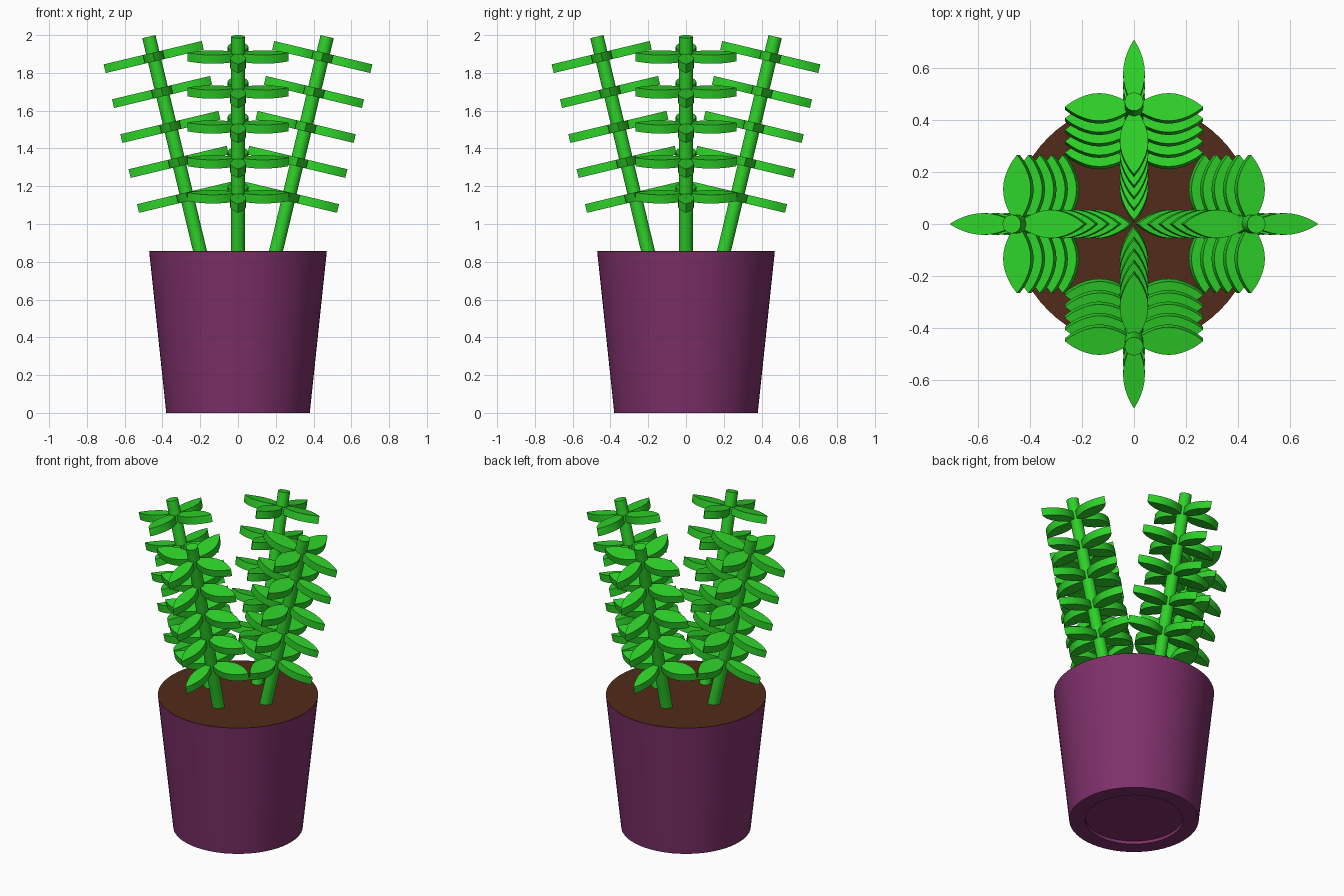
import bpy, bmesh, math
from mathutils import Matrix, Vector

if "Cube" in bpy.data.objects:
    bpy.data.objects.remove(bpy.data.objects["Cube"])

def material(name, rgb):
    m = bpy.data.materials.new(name)
    m.diffuse_color = (*rgb, 1)
    m.use_nodes = True
    m.node_tree.nodes["Principled BSDF"].inputs["Base Color"].default_value = m.diffuse_color
    return m

PURPLE = material("purple", (0.21, 0.03, 0.145))
BROWN = material("soil_brown", (0.085, 0.024, 0.01))
GREEN = material("leaf_green", (0.027, 0.65, 0.022))

def finish(bm, name, mat):
    bmesh.ops.recalc_face_normals(bm, faces=bm.faces)
    me = bpy.data.meshes.new(name)
    bm.to_mesh(me)
    bm.free()
    me.materials.append(mat)
    ob = bpy.data.objects.new(name, me)
    bpy.context.collection.objects.link(ob)
    bpy.ops.object.select_all(action='DESELECT')
    ob.select_set(True)
    bpy.context.view_layer.objects.active = ob
    bpy.ops.object.shade_smooth_by_angle(angle=math.radians(30))
    return ob

def lathe(name, profile, mat, n=64):
    """Spin an (r, z) profile about z; both ends are capped."""
    bm = bmesh.new()
    rings = [[bm.verts.new((r * math.cos(2 * math.pi * i / n),
                            r * math.sin(2 * math.pi * i / n), z))
              for i in range(n)] for r, z in profile]
    for a, b in zip(rings, rings[1:]):
        for i in range(n):
            j = (i + 1) % n
            bm.faces.new((a[i], a[j], b[j], b[i]))
    bm.faces.new(rings[0])
    bm.faces.new(rings[-1])
    return finish(bm, name, mat)

def add_leaf(bm, half_width, length, thick, matrix, n=10):
    """Lens-shaped slab running along +x from the origin."""
    def y(t):
        return half_width * math.sin(math.pi * t) ** 0.85 if 0 < t < 1 else 0
    outline = [(length * i / n, -y(i / n)) for i in range(n + 1)]
    outline += [(length * i / n, y(i / n)) for i in range(n - 1, 0, -1)]
    lo, hi = [[bm.verts.new(matrix @ Vector((px, py, s * thick / 2)))
               for px, py in outline] for s in (-1, 1)]
    bm.faces.new(lo[::-1])
    bm.faces.new(hi)
    for i in range(len(lo)):
        j = (i + 1) % len(lo)
        bm.faces.new((lo[i], lo[j], hi[j], hi[i]))

# Pot with a shallow recess underneath, and soil flush with the brim
lathe("pot", [(0.287, 0.02), (0.287, 0), (0.38, 0), (0.47, 0.853)], PURPLE)
lathe("soil", [(0.468, 0.84), (0.47, 0.856)], BROWN)

# Four leaning stems, each with five whorls of four leaves
TILT = math.radians(13.4)
BASE_X, BASE_Z, TOP_Z = 0.201, 0.855, 1.992
LENGTH = (TOP_Z - BASE_Z) / math.cos(TILT)
SINK = 0.05
for k, side in enumerate(("right", "back", "left", "front")):
    place = (Matrix.Rotation(k * math.pi / 2, 4, 'Z')
             @ Matrix.Translation((BASE_X, 0, BASE_Z))
             @ Matrix.Rotation(TILT, 4, 'Y'))
    bm = bmesh.new()
    bmesh.ops.create_cone(bm, cap_ends=True, segments=32, radius1=0.036, radius2=0.036,
                          depth=LENGTH + SINK,
                          matrix=place @ Matrix.Translation((0, 0, (LENGTH - SINK) / 2)))
    finish(bm, side + "_stem", GREEN)

    bm = bmesh.new()
    for level in range(5):
        h = (1.144 + 0.185 * level - BASE_Z) / math.cos(TILT)
        for q in range(4):
            # the outward leaf is slimmer than the other three
            add_leaf(bm, 0.042 if q == 0 else 0.055, 0.267, 0.047,
                     place @ Matrix.Translation((0, 0, h))
                     @ Matrix.Rotation(q * math.pi / 2, 4, 'Z'))
    finish(bm, side + "_leaves", GREEN)
